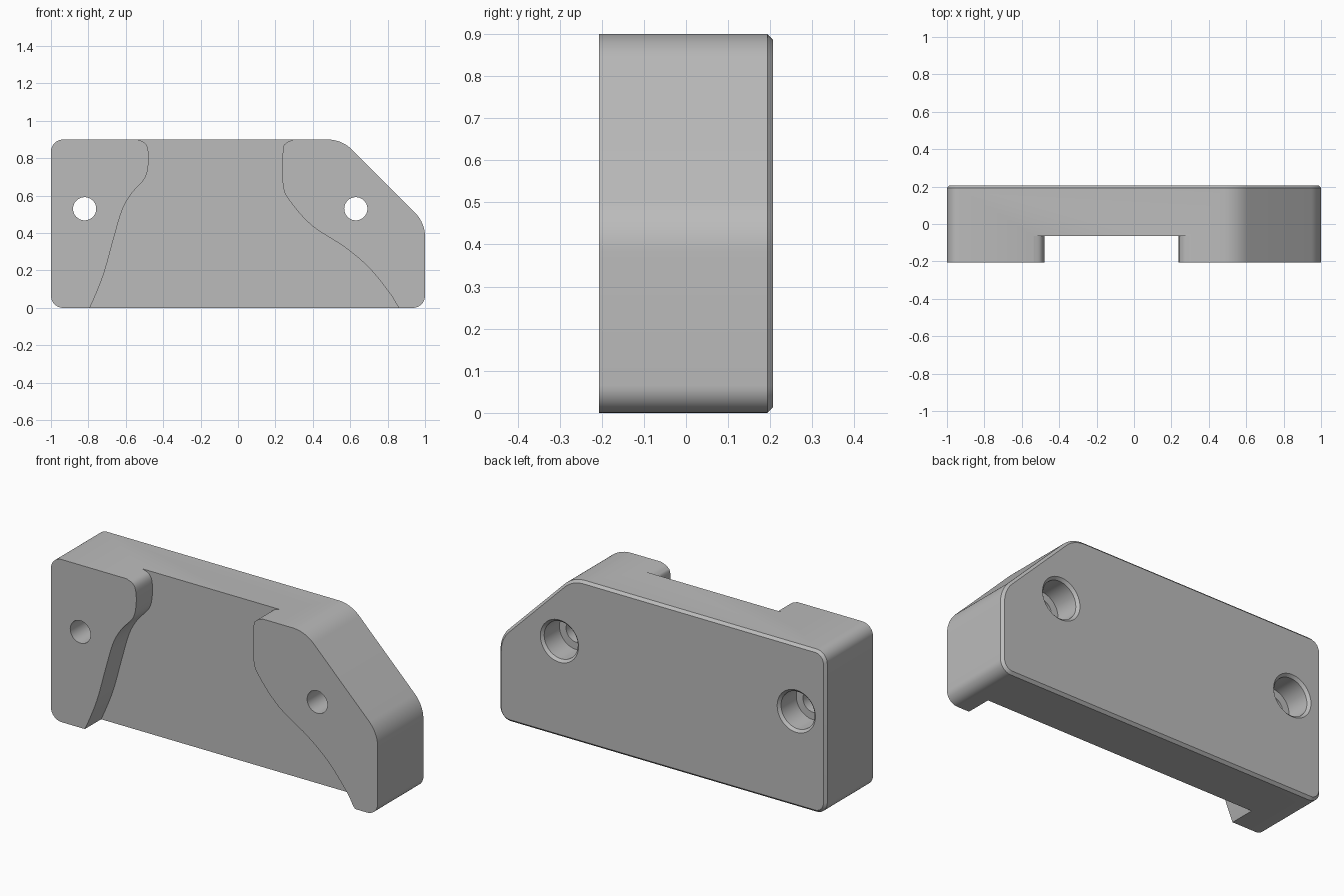
import bpy, bmesh, math
from mathutils import Vector

cube = bpy.data.objects.get("Cube")
if cube:
    bpy.data.objects.remove(cube, do_unlink=True)

FRONT, FLOOR, BACK = -0.207, -0.065, 0.207
CHAMFER = 0.014

grey = bpy.data.materials.new("light grey plastic")
grey.use_nodes = True
colour = (0.5, 0.5, 0.5, 1)
grey.diffuse_color = colour
grey.node_tree.nodes["Principled BSDF"].inputs["Base Color"].default_value = colour


def rounded(corners, steps=10):
    """Outline from (x, z, radius) corners, each replaced with an arc."""
    out = []
    for i, (x, z, r) in enumerate(corners):
        p = Vector((x, z))
        a = (Vector(corners[i - 1][:2]) - p).normalized()
        b = (Vector(corners[(i + 1) % len(corners)][:2]) - p).normalized()
        half = a.angle(b) / 2
        centre = p + (a + b).normalized() * r / math.sin(half)
        start = p + a * r / math.tan(half) - centre
        end = p + b * r / math.tan(half) - centre
        sweep = math.pi - 2 * half
        for s in range(steps + 1):
            t = s / steps
            v = (start * math.sin((1 - t) * sweep) + end * math.sin(t * sweep)) / math.sin(sweep)
            out.append(centre + v)
    return out


def spline(points, steps=6):
    """Smooth curve through the points."""
    p = [Vector(q) for q in points]
    p = [2 * p[0] - p[1]] + p + [2 * p[-1] - p[-2]]
    out = []
    for a, b, c, d in zip(p, p[1:], p[2:], p[3:]):
        for s in range(steps):
            t = s / steps
            out.append(0.5 * (2 * b + (c - a) * t + (2 * a - 5 * b + 4 * c - d) * t * t
                              + (3 * b - a - 3 * c + d) * t ** 3))
    return out + [p[-2]]


def loft(name, rings):
    """Solid from matching outlines, given as (y, outline) front to back."""
    bm = bmesh.new()
    loops = [[bm.verts.new((p.x, y, p.y)) for p in ring] for y, ring in rings]
    n = len(loops[0])
    for lo, hi in zip(loops, loops[1:]):
        for i in range(n):
            bm.faces.new((lo[i], lo[(i + 1) % n], hi[(i + 1) % n], hi[i]))
    bm.faces.new(loops[0])
    bm.faces.new(loops[-1])
    bmesh.ops.recalc_face_normals(bm, faces=bm.faces)
    mesh = bpy.data.meshes.new(name)
    bm.to_mesh(mesh)
    bm.free()
    mesh.materials.append(grey)
    obj = bpy.data.objects.new(name, mesh)
    bpy.context.collection.objects.link(obj)
    return obj


def circle(x, z, r, n=48):
    return [Vector((x + r * math.cos(k * math.tau / n), z + r * math.sin(k * math.tau / n)))
            for k in range(n)]


def outline(inset):
    """Block silhouette with one sloping corner, shrunk by inset."""
    k = inset * math.tan(math.pi / 8)
    return rounded([(-1 + inset, inset, 0.065 - inset), (1 - inset, inset, 0.065 - inset),
                    (1 - inset, 0.455 - k, 0.18 - inset), (0.555 - k, 0.9 - inset, 0.18 - inset),
                    (-1 + inset, 0.9 - inset, 0.065 - inset)])


# Block with a chamfered back rim
body = loft("mounting_block", [(FRONT, outline(0)), (BACK - CHAMFER, outline(0)),
                               (BACK, outline(CHAMFER))])

# Curved channel across the front, leaving a pad on either side
right_wall = spline([(-0.81, -0.02), (-0.79, 0.005), (-0.72, 0.175), (-0.665, 0.37), (-0.62, 0.52),
                     (-0.57, 0.61), (-0.5, 0.69), (-0.48, 0.76), (-0.48, 0.84),
                     (-0.498, 0.882), (-0.54, 0.901)])
left_wall = spline([(0.3, 0.901), (0.258, 0.882), (0.24, 0.84), (0.24, 0.66), (0.275, 0.575),
                    (0.395, 0.44), (0.57, 0.325), (0.7, 0.215), (0.81, 0.08), (0.85, 0.015),
                    (0.88, -0.02)])
above = [Vector((-0.54, 1)), Vector((0.3, 1))]
channel = right_wall + above + left_wall
cutters = [loft("channel_cutter", [(FRONT - 0.1, channel), (FLOOR, channel)])]

# Screw holes, counterbored from the back
for side, x in (("right", -0.82), ("left", 0.63)):
    steps = [(FRONT - 0.1, 0.062), (0.06, 0.062), (0.06, 0.103), (BACK - CHAMFER, 0.103),
             (BACK, 0.117), (BACK + 0.1, 0.117)]
    cutters.append(loft(side + "_screw_hole_cutter", [(y, circle(x, 0.53, r)) for y, r in steps]))

for cutter in cutters:
    cutter.hide_render = True
    cutter.hide_set(True)
    cut = body.modifiers.new(cutter.name, "BOOLEAN")
    cut.object = cutter
    cut.operation = "DIFFERENCE"
    cut.solver = "EXACT"

# Apply the cuts, then smooth the curves and keep the edges crisp
bpy.context.view_layer.objects.active = body
body.select_set(True)
for cutter in cutters:
    bpy.ops.object.modifier_apply(modifier=cutter.name)
    bpy.data.objects.remove(cutter, do_unlink=True)
bpy.ops.object.shade_smooth_by_angle(angle=math.radians(30))
